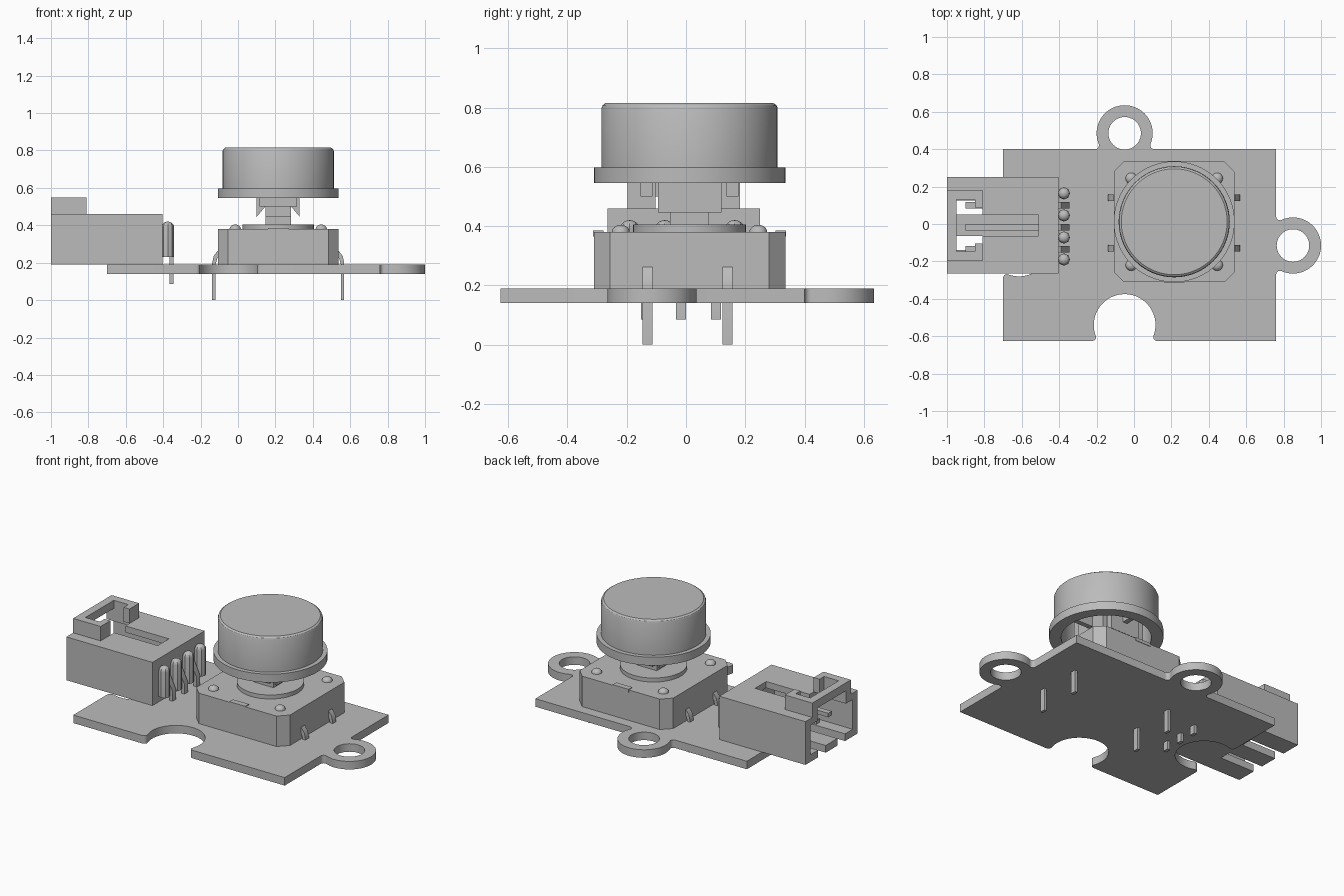
import bpy, bmesh, math
from math import pi, cos, sin

cube = bpy.data.objects.get("Cube")
if cube:
    bpy.data.objects.remove(cube)

grey = bpy.data.materials.new("plain grey")
grey.use_nodes = True
GREY = (0.5, 0.5, 0.5, 1)
grey.diffuse_color = GREY
grey.node_tree.nodes["Principled BSDF"].inputs["Base Color"].default_value = GREY


def add_mesh(name, bm):
    """Clean up a bmesh and turn it into a shaded object."""
    bmesh.ops.remove_doubles(bm, verts=bm.verts, dist=1e-5)
    bmesh.ops.recalc_face_normals(bm, faces=bm.faces)
    me = bpy.data.meshes.new(name)
    bm.to_mesh(me)
    bm.free()
    me.materials.append(grey)
    ob = bpy.data.objects.new(name, me)
    bpy.context.collection.objects.link(ob)
    bpy.ops.object.select_all(action='DESELECT')
    ob.select_set(True)
    bpy.context.view_layer.objects.active = ob
    bpy.ops.object.shade_smooth_by_angle(angle=math.radians(30))
    return ob


def prism(name, loops, lo, hi, axis='z'):
    """Extrude filled outlines (later ones are holes): xy along z, or xz along y."""
    cu = bpy.data.curves.new(name, 'CURVE')
    cu.dimensions, cu.fill_mode, cu.extrude = '2D', 'BOTH', (hi - lo) / 2
    for loop in loops:
        sp = cu.splines.new('POLY')
        sp.points.add(len(loop) - 1)
        for p, (u, v) in zip(sp.points, loop):
            p.co = (u, v, 0, 1)
        sp.use_cyclic_u = True
    tmp = bpy.data.objects.new(name + "_outline", cu)
    bpy.context.collection.objects.link(tmp)
    dg = bpy.context.evaluated_depsgraph_get()
    me = bpy.data.meshes.new_from_object(tmp.evaluated_get(dg))
    bm = bmesh.new()
    bm.from_mesh(me)
    bpy.data.objects.remove(tmp)
    bpy.data.meshes.remove(me)
    mid = (lo + hi) / 2
    for v in bm.verts:
        x, y, z = v.co
        v.co = (x, y, z + mid) if axis == 'z' else (x, mid - z, y)
    return add_mesh(name, bm)


def rect(x0, x1, y0, y1):
    return [(x0, y0), (x1, y0), (x1, y1), (x0, y1)]


def box(name, x0, x1, y0, y1, z0, z1):
    return prism(name, [rect(x0, x1, y0, y1)], z0, z1)


def lathe(name, profile, cx, cy, n=64):
    """Spin a radius/height profile about a vertical axis."""
    bm = bmesh.new()
    vs = [bm.verts.new((cx + r, cy, z)) for r, z in profile]
    es = [bm.edges.new(p) for p in zip(vs, vs[1:])]
    bmesh.ops.spin(bm, geom=vs + es, cent=(cx, cy, 0), axis=(0, 0, 1),
                   angle=2 * pi, steps=n)
    return add_mesh(name, bm)


def arc(cx, cy, r, a0, a1, n):
    return [(cx + r * cos(a0 + (a1 - a0) * i / n),
             cy + r * sin(a0 + (a1 - a0) * i / n)) for i in range(n + 1)]


def lobe(mx, my, dx, dy, off, r, side):
    """Filleted round ear (side 1) or notch (side -1) on an outline edge."""
    f = 0.02
    d = math.sqrt((r + f) ** 2 - (off - f) ** 2)
    a = math.atan2(off - f, d)
    pts = (arc(-d, f, f, -pi / 2, a, 6) + arc(0, off, r, pi + a, -a, 40)[1:-1]
           + arc(d, f, f, pi - a, 1.5 * pi, 6))
    return [(mx + t * dx + n * side * dy, my + t * dy - n * side * dx) for t, n in pts]


# Circuit board with two mounting ears and two round notches
outline = ([(-0.70, -0.625)] + lobe(-0.05, -0.625, 1, 0, 0.085, 0.165, -1)
           + [(0.76, -0.625)] + lobe(0.76, -0.115, 0, 1, 0.09, 0.15, 1)
           + [(0.76, 0.40)] + lobe(-0.05, 0.40, -1, 0, 0.085, 0.15, 1)
           + [(-0.70, 0.40)] + lobe(-0.70, -0.115, 0, -1, 0.085, 0.165, -1))
holes = [arc(x, y, 0.087, 0, 2 * pi, 40)[:-1] for x, y in ((0.85, -0.115), (-0.05, 0.485))]
prism("circuit_board", [outline] + holes, 0.14, 0.19)

# Switch housing with chamfered corners
CX, CY, H, C = 0.215, 0.012, 0.323, 0.055
octagon = [(CX + x, CY + y) for x, y in (
    (-H + C, -H), (H - C, -H), (H, -H + C), (H, H - C),
    (H - C, H), (-H + C, H), (-H, H - C), (-H, -H + C))]
prism("switch_housing", [octagon], 0.19, 0.38)

for sy in (-1, 1):
    # Small latch tabs on the front and back edges
    y = CY + sy * (H - 0.015)
    box("housing_tab", 0.16, 0.27, y - 0.018, y + 0.018, 0.365, 0.385)
    for sx in (-1, 1):
        # Domed rivets
        lathe("housing_rivet", [(0.03 * cos(i * pi / 12), 0.38 + 0.024 * sin(i * pi / 12))
                                for i in range(7)], CX + sx * 0.23, CY + sy * 0.232, 24)
        # Bent switch legs through the board
        leg = [(0.335, 0), (0.353, 0), (0.353, 0.20), (0.345, 0.235), (0.325, 0.262),
               (0.30, 0.262), (0.30, 0.235), (0.325, 0.225), (0.335, 0.19)]
        yc = 0.005 + sy * 0.135
        prism("switch_leg", [[(CX + sx * u, z) for u, z in leg]],
              yc - 0.0175, yc + 0.0175, 'y')

# Plunger: collar disc, stem, and snap hooks
lathe("plunger_collar", [(0, 0.375), (0.19, 0.375), (0.19, 0.405), (0, 0.405)], CX, CY)
box("plunger_stem", CX - 0.068, CX + 0.068, CY - 0.066, CY + 0.066, 0.40, 0.77)
box("plunger_block", CX - 0.068, CX + 0.068, CY - 0.107, CY + 0.107, 0.445, 0.56)
for s in (-1, 1):
    hook = [(0.115, 0.445), (0.115, 0.76), (0.065, 0.76), (0.065, 0.505)]
    prism("snap_hook", [[(CX + s * u, z) for u, z in hook]], CY - 0.107, CY + 0.107, 'y')
    y = CY + s * 0.145
    box("cap_clip", CX - 0.10, CX + 0.10, y - 0.02, y + 0.02, 0.50, 0.77)

# Hollow button cap with a flange and inner ribs
lathe("button_cap", [(0, 0.76), (0.255, 0.76), (0.255, 0.545), (0.323, 0.545),
                     (0.323, 0.597), (0.297, 0.597), (0.297, 0.798), (0.293, 0.808),
                     (0.283, 0.815), (0, 0.815)], CX, CY, 96)
box("cap_rib", CX - 0.26, CX + 0.26, CY - 0.015, CY + 0.015, 0.57, 0.77)
box("cap_rib", CX - 0.015, CX + 0.015, CY - 0.26, CY + 0.26, 0.57, 0.77)

# Socket: slotted floor, walls, back, and roof with a T-shaped opening
Y0, Y1, YM = -0.265, 0.25, -0.008
X0, X1 = -1.0, -0.405
prism("socket_floor", [[(X0, Y0), (X1, Y0), (X1, Y1), (X0, Y1),
                        (X0, 0.125), (-0.76, 0.125), (-0.76, 0.05), (X0, 0.05),
                        (X0, -0.065), (-0.76, -0.065), (-0.76, -0.14), (X0, -0.14)]],
      0.19, 0.235)
box("socket_wall", X0, X1, Y0, Y0 + 0.05, 0.235, 0.42)
box("socket_wall", X0, X1, Y1 - 0.05, Y1, 0.235, 0.42)
box("socket_back", -0.46, X1, Y0 + 0.05, Y1 - 0.05, 0.235, 0.42)
prism("socket_roof", [[(X0, Y0), (X1, Y0), (X1, Y1), (X0, Y1),
                       (X0, YM + 0.14), (-0.81, YM + 0.14), (-0.81, YM + 0.055),
                       (-0.51, YM + 0.055), (-0.51, YM - 0.055), (-0.81, YM - 0.055),
                       (-0.81, YM - 0.14), (X0, YM - 0.14)]], 0.42, 0.46)

# Raised latch frame: arms, hooked ends and a bridge across the opening
box("latch_bridge", X0, -0.95, YM - 0.19, YM + 0.19, 0.50, 0.55)
for s in (-1, 1):
    arm = [(X0, 0.19), (-0.81, 0.19), (-0.81, 0.095), (-0.85, 0.095),
           (-0.85, 0.14), (X0, 0.14)]
    prism("latch_arm", [[(x, YM + s * y) for x, y in arm]], 0.46, 0.55)

# Rounded ribs behind the socket
for i in range(4):
    dome = [(0.033 * cos(j * pi / 10), 0.39 + 0.03 * sin(j * pi / 10)) for j in range(6)]
    lathe("socket_rib", [(0, 0.23), (0.033, 0.23)] + dome, -0.375, -0.19 + i * 0.118, 8)

# Contact pins bent down through the board
for i in range(3):
    y = -0.135 + i * 0.118
    pin = [(-0.366, 0.085), (-0.345, 0.085), (-0.345, 0.25), (-0.39, 0.345),
           (-0.90, 0.345), (-0.90, 0.32), (-0.405, 0.32), (-0.366, 0.24)]
    prism("contact_pin", [pin], y - 0.0175, y + 0.0175, 'y')
